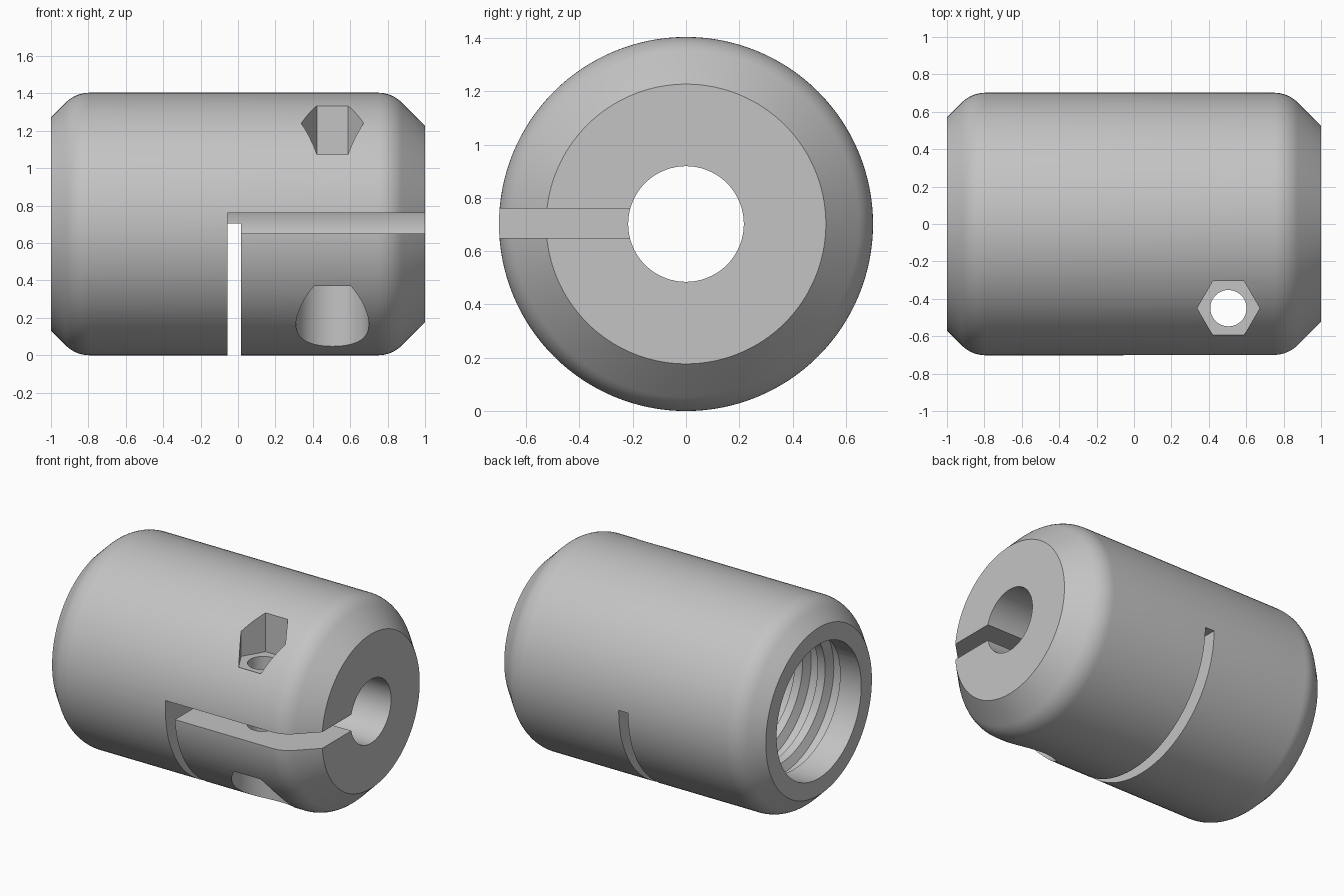
import bpy, bmesh, math

if "Cube" in bpy.data.objects:
    bpy.data.objects.remove(bpy.data.objects["Cube"])

R = 0.702            # body radius, also height of the axis
TAU = 2 * math.pi


def finish(name, bm, cutter=True):
    bmesh.ops.recalc_face_normals(bm, faces=bm.faces[:])
    me = bpy.data.meshes.new(name)
    bm.to_mesh(me)
    bm.free()
    ob = bpy.data.objects.new(name, me)
    bpy.context.collection.objects.link(ob)
    ob.hide_render = cutter
    return ob


def lathe(name, profile, segs, axis, cx=0.0, cy=0.0, cutter=True):
    """Closed turned solid from (position, radius) pairs along x or z."""
    bm = bmesh.new()
    rings = []
    for a, r in profile:
        ring = []
        for k in range(segs):
            u, v = r * math.cos(TAU * k / segs), r * math.sin(TAU * k / segs)
            ring.append(bm.verts.new((a, u, R + v) if axis == 'x' else (cx + u, cy + v, a)))
        rings.append(ring)
    for p, q in zip(rings, rings[1:]):
        for k in range(segs):
            n = (k + 1) % segs
            bm.faces.new((p[k], p[n], q[n], q[k]))
    bm.faces.new(rings[0])
    bm.faces.new(rings[-1])
    return finish(name, bm, cutter)


def box(name, lo, hi):
    bm = bmesh.new()
    bmesh.ops.create_cube(bm, size=1)
    for v in bm.verts:
        v.co = [(l + h) / 2 + c * (h - l) for l, h, c in zip(lo, hi, v.co)]
    return finish(name, bm)


def helix(name, x0, pitch, turns, shape, n=96):
    """Closed screw-shaped solid; shape is one pitch of (fraction, radius)."""
    m = len(shape)
    last = m * turns
    bm = bmesh.new()
    grid = {}
    for c in range(n):
        t = TAU * c / n
        for i in range(last + 1 + (m if c == 0 else 0)):
            f, r = shape[i % m]
            x = x0 + pitch * (f + i // m + c / n)
            grid[c, i] = bm.verts.new((x, r * math.cos(t), R + r * math.sin(t)))

    def v(c, i):
        return grid[0, i + m] if c == n else grid[c, i]

    for c in range(n):
        for i in range(last):
            bm.faces.new((v(c, i), v(c + 1, i), v(c + 1, i + 1), v(c, i + 1)))
    # end caps: a fan over the spiral edge plus the step at the seam
    for row in (0, last):
        mid = bm.verts.new((x0 + pitch * (row / m + 0.5), 0, R))
        for c in range(n):
            bm.faces.new((mid, v(c + 1, row), v(c, row)))
        for i in range(row, row + m):
            bm.faces.new((mid, grid[0, i], grid[0, i + 1]))
    return finish(name, bm)


def rounded_chamfer(x_end, r_end, t=0.075, steps=8):
    """45 degree chamfer from the end face, blended into the side wall."""
    s = 1 if x_end > 0 else -1
    corner = x_end - s * (R - r_end)
    rad = t / math.tan(math.radians(22.5))
    pts = [(x_end, r_end)]
    for k in range(steps + 1):
        a = math.radians(45 * (1 - k / steps))
        pts.append((corner - s * t + s * rad * math.sin(a), R - rad + rad * math.cos(a)))
    return pts


# turned body
outline = rounded_chamfer(-1, 0.57) + rounded_chamfer(1, 0.525)[::-1]
body = lathe("clamp_coupling", outline, 128, 'x', cutter=False)

# everything that is cut away
cutters = [
    lathe("stepped_bore", [(-1.2, 0.455), (-0.2, 0.455), (-0.2, 0.217), (1.2, 0.217)], 96, 'x'),
    helix("thread_groove", -0.975, 0.17, 3,
          [(0, 0.44), (0.25, 0.44), (0.45, 0.51), (0.8, 0.51)]),
    box("cross_slot", (-0.055, -1, -0.2), (0.015, 1, 0.705)),
    box("length_slot", (-0.055, -1, 0.65), (1.2, 0, 0.76)),
    lathe("bolt_hole", [(-0.1, 0.195), (0.37, 0.195), (0.37, 0.097), (1.2, 0.097)],
          48, 'z', 0.505, -0.45),
    lathe("nut_pocket", [(1.07, 0.167), (1.6, 0.167)], 6, 'z', 0.505, -0.45),
]
for c in cutters:
    mod = body.modifiers.new(c.name, 'BOOLEAN')
    mod.operation = 'DIFFERENCE'
    mod.solver = 'EXACT'
    mod.object = c

# bake the cuts and remove the helpers
deps = bpy.context.evaluated_depsgraph_get()
mesh = bpy.data.meshes.new_from_object(body.evaluated_get(deps))
body.modifiers.clear()
body.data = mesh
for c in cutters:
    bpy.data.objects.remove(c)

# plain grey finish
grey = bpy.data.materials.new("light_grey")
grey.diffuse_color = (0.55, 0.55, 0.55, 1)
grey.use_nodes = True
grey.node_tree.nodes["Principled BSDF"].inputs["Base Color"].default_value = grey.diffuse_color
mesh.materials.clear()
mesh.materials.append(grey)

bpy.ops.object.select_all(action='DESELECT')
body.select_set(True)
bpy.context.view_layer.objects.active = body
bpy.ops.object.shade_smooth_by_angle(angle=math.radians(25))
